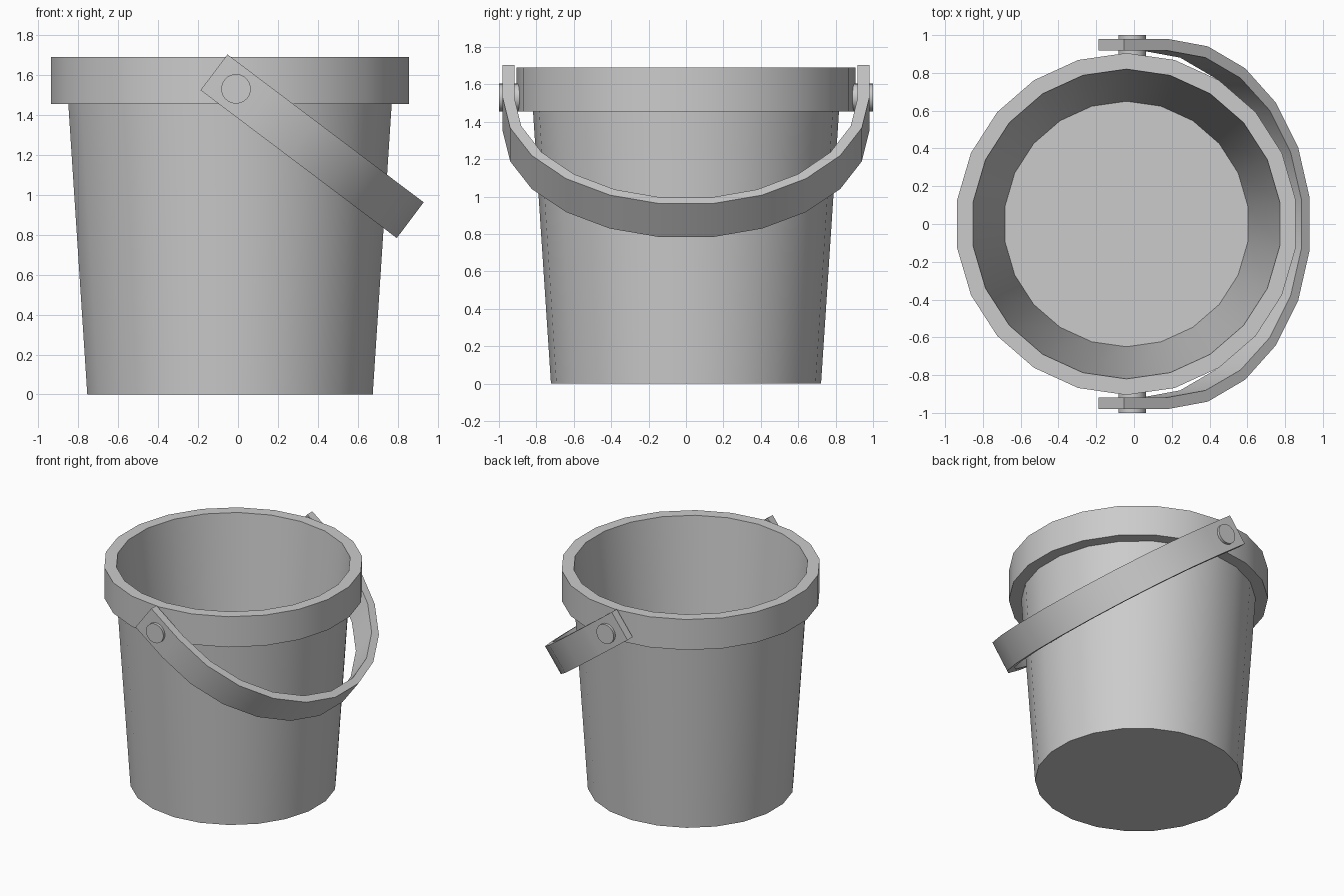
import bpy, bmesh, math
from mathutils import Matrix

SIDES = 22
CENTRE_X = -0.04
PIVOT = (-0.01, 0, 1.53)
TILT = math.radians(37)

cube = bpy.data.objects.get("Cube")
if cube:
    bpy.data.objects.remove(cube, do_unlink=True)

grey = bpy.data.materials.new("light grey")
grey.use_nodes = True
colour = (0.6, 0.6, 0.6, 1)
grey.diffuse_color = colour
grey.node_tree.nodes["Principled BSDF"].inputs["Base Color"].default_value = colour


def finish(name, bm):
    """Turn a bmesh into a smooth-by-angle grey object."""
    bmesh.ops.recalc_face_normals(bm, faces=bm.faces[:])
    mesh = bpy.data.meshes.new(name)
    bm.to_mesh(mesh)
    bm.free()
    mesh.materials.append(grey)
    obj = bpy.data.objects.new(name, mesh)
    bpy.context.collection.objects.link(obj)
    bpy.ops.object.select_all(action="DESELECT")
    obj.select_set(True)
    bpy.context.view_layer.objects.active = obj
    bpy.ops.object.shade_smooth_by_angle(angle=math.radians(30))
    return obj


def lathe(name, profile):
    """Spin a (radius, height) profile and close both ends with discs."""
    bm = bmesh.new()
    rings = []
    for r, z in profile:
        angles = [math.tau * (i + 0.5) / SIDES for i in range(SIDES)]
        rings.append([bm.verts.new((CENTRE_X + r * math.cos(a), r * math.sin(a), z))
                      for a in angles])
    for low, high in zip(rings, rings[1:]):
        for i in range(SIDES):
            j = (i + 1) % SIDES
            bm.faces.new((low[i], low[j], high[j], high[i]))
    bm.faces.new(rings[0])
    bm.faces.new(rings[-1])
    return finish(name, bm)


# Bucket: tapered outside, thick square rim, tapered inside and floor
lathe("bucket", [(0.722, 0), (0.818, 1.455), (0.905, 1.455),
                 (0.905, 1.69), (0.82, 1.69), (0.65, 0.08)])


# Handle: flat half hoop with straight ends, tilted about the pivots
def hoop(length, half_width):
    angles = [math.pi * (i / (SIDES // 2) - 0.5) for i in range(SIDES // 2 + 1)]
    arc = [(0.15 + length * math.cos(a), half_width * math.sin(a)) for a in angles]
    return [(-0.138, -half_width)] + arc + [(-0.138, half_width)]


bm = bmesh.new()
outer, inner = hoop(0.952, 0.98), hoop(0.897, 0.918)
sections = []
for (ox, oy), (ix, iy) in zip(outer, inner):
    corners = [(ox, oy, -0.112), (ox, oy, 0.112), (ix, iy, 0.112), (ix, iy, -0.112)]
    sections.append([bm.verts.new(c) for c in corners])
for a, b in zip(sections, sections[1:]):
    for i in range(4):
        j = (i + 1) % 4
        bm.faces.new((a[i], a[j], b[j], b[i]))
bm.faces.new(sections[0])
bm.faces.new(sections[-1])
bm.transform(Matrix.Translation(PIVOT) @ Matrix.Rotation(TILT, 4, "Y"))
finish("handle", bm)

# Pivot pins through both handle ends
for side, sign in (("front", -1), ("back", 1)):
    bm = bmesh.new()
    place = (Matrix.Translation((PIVOT[0], sign * 0.925, PIVOT[2]))
             @ Matrix.Rotation(math.pi / 2, 4, "X"))
    bmesh.ops.create_cone(bm, cap_ends=True, segments=SIDES, radius1=0.074,
                          radius2=0.074, depth=0.15, matrix=place)
    finish(side + "_pin", bm)
